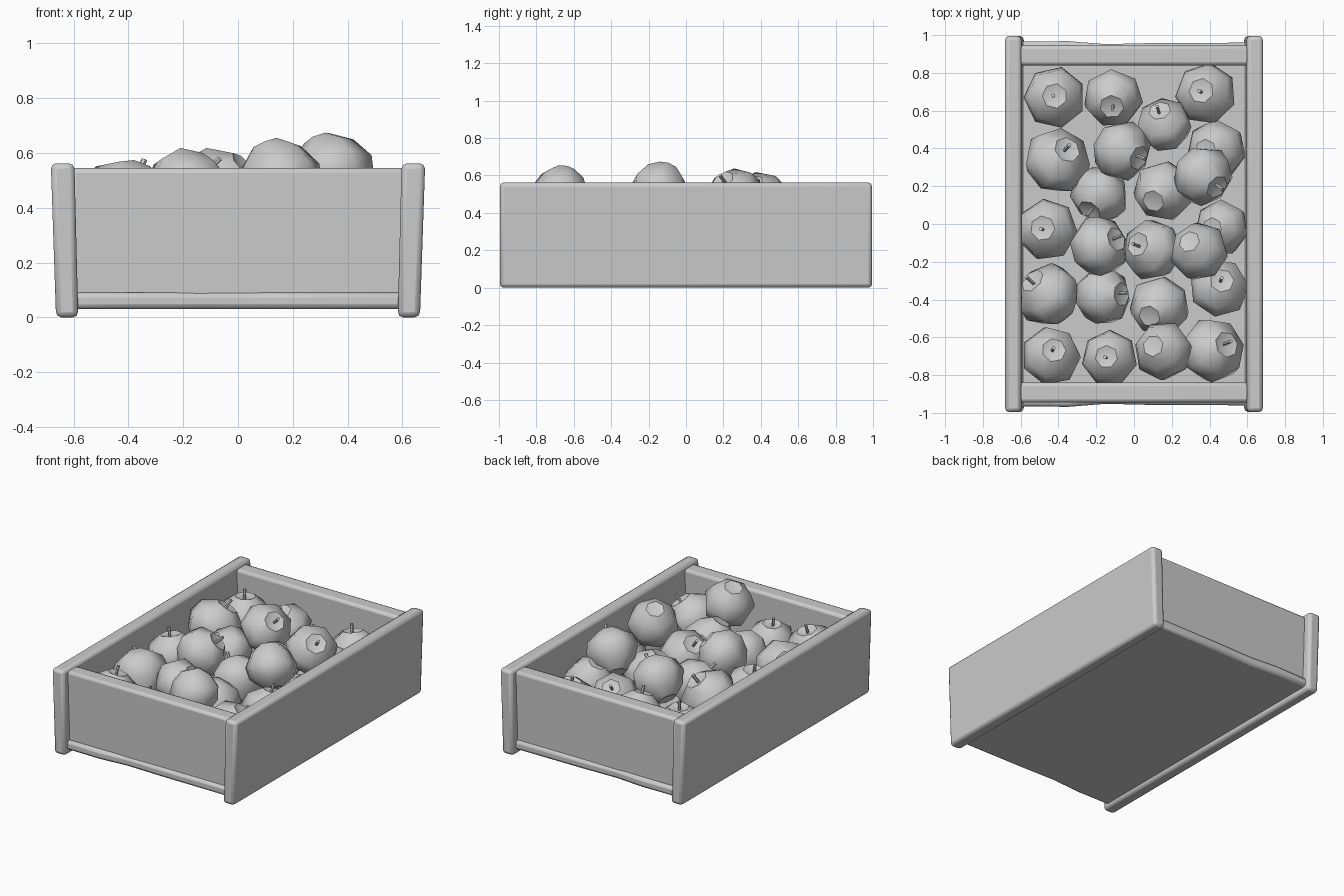
import bpy, bmesh, math
from mathutils import Vector

if "Cube" in bpy.data.objects:
    bpy.data.objects.remove(bpy.data.objects["Cube"])


def finish(bm, name, angle=35, bevel=0):
    bmesh.ops.recalc_face_normals(bm, faces=bm.faces)
    me = bpy.data.meshes.new(name)
    bm.to_mesh(me)
    bm.free()
    ob = bpy.data.objects.new(name, me)
    bpy.context.collection.objects.link(ob)
    if bevel:
        m = ob.modifiers.new("rounding", "BEVEL")
        m.width, m.segments = bevel, 2
    bpy.ops.object.select_all(action="DESELECT")
    ob.select_set(True)
    bpy.context.view_layer.objects.active = ob
    bpy.ops.object.shade_smooth_by_angle(angle=math.radians(angle))
    return ob


def extrude_profile(name, pts, vec, bevel):
    bm = bmesh.new()
    face = bm.faces.new([bm.verts.new(p) for p in pts])
    res = bmesh.ops.extrude_face_region(bm, geom=[face])
    new = [v for v in res["geom"] if isinstance(v, bmesh.types.BMVert)]
    bmesh.ops.translate(bm, verts=new, vec=vec)
    return finish(bm, name, bevel=bevel)


# Long side boards, flaring slightly outward
for s, side in ((-1, "left"), (1, "right")):
    prof = [(0.583, 0), (0.664, 0), (0.683, 0.562), (0.597, 0.562)]
    extrude_profile(side + "_board", [(s * x, -0.995, z) for x, z in prof],
                    (0, 1.99, 0), 0.02)

# End boards between the side boards
for s, side in ((-1, "front"), (1, "back")):
    prof = [(0.84, 0.06), (0.94, 0.06), (0.945, 0.545), (0.84, 0.545)]
    extrude_profile(side + "_board", [(-0.61, s * y, z) for y, z in prof],
                    (1.22, 0, 0), 0.018)

# Floor board with slightly uneven sawn ends
edge = [(-0.61, 0.965), (-0.35, 0.968), (-0.15, 0.952), (0.1, 0.958), (0.61, 0.96)]
outline = [(x, y, 0.03) for x, y in edge] + [(x, -y, 0.03) for x, y in reversed(edge)]
extrude_profile("floor_board", outline, (0, 0, 0.06), 0.018)

# Apples: x, y, z, radius, stem offset x, stem offset y (None = stem hidden below)
APPLES = [
    (-.42, .67, .34, .165, 0, .01), (-.11, .67, .35, .16, -.01, -.06),
    (.16, .52, .33, .15, -.03, .10), (.38, .69, .31, .165, -.03, .02),
    (-.41, .33, .41, .18, .07, .08), (-.07, .39, .46, .165, .12, -.05),
    (.43, .39, .32, .165, None, 0), (.36, .26, .48, .165, .10, -.08),
    (-.18, .16, .37, .16, -.07, -.11), (.15, .17, .36, .165, None, .1),
    (-.46, -.03, .34, .165, -.03, .01), (-.19, -.12, .46, .165, .12, .05),
    (.10, -.14, .37, .165, -.10, .04), (.34, -.14, .53, .16, None, -.1),
    (.46, -.02, .31, .15, None, 0), (-.45, -.38, .35, .175, -.11, .10),
    (-.17, -.38, .36, .16, .13, .01), (.13, -.44, .35, .165, None, .1),
    (.45, -.34, .33, .16, .02, .05), (-.44, -.70, .35, .16, .02, .04),
    (-.13, -.71, .31, .15, -.02, .01), (.15, -.67, .51, .16, None, -.05),
    (.41, -.67, .33, .175, .10, .04),
]
PROFILE = [(0.4, 0.88), (0.88, 0.5), (1.0, 0.0), (0.75, -0.55), (0.36, -0.88)]
SIDES = 7


def apple_mesh(bm, stem):
    rings = [[bm.verts.new((r * math.cos(2 * math.pi * i / SIDES),
                            r * math.sin(2 * math.pi * i / SIDES), z))
              for i in range(SIDES)] for r, z in PROFILE]
    for a, b in zip(rings, rings[1:]):
        for i in range(SIDES):
            j = (i + 1) % SIDES
            bm.faces.new((a[i], a[j], b[j], b[i]))
    # Dimples at stem and base
    for ring, z in ((rings[0], 0.74), (rings[-1], -0.8)):
        c = bm.verts.new((0, 0, z))
        for i in range(SIDES):
            bm.faces.new((c, ring[i], ring[(i + 1) % SIDES]))
    if stem:
        geo = bmesh.ops.create_cone(bm, cap_ends=True, segments=6, radius1=0.05,
                                    radius2=0.065, depth=0.45)
        bmesh.ops.translate(bm, verts=geo["verts"], vec=(0.04, 0, 0.93))


for n, (x, y, z, r, ox, oy) in enumerate(APPLES):
    if ox is None:
        axis = Vector((0.4, oy * 4, -1)).normalized()
    else:
        h = Vector((ox, oy)) / (r * 1.05)
        axis = Vector((h.x, h.y, math.sqrt(max(0.05, 1 - h.length_squared))))
    bm = bmesh.new()
    apple_mesh(bm, ox is not None)
    apple = finish(bm, f"apple_{n + 1:02d}", angle=55)
    apple.location = (x, y, z)
    apple.scale = (r, r, r * 0.95)
    apple.rotation_euler = axis.to_track_quat("Z", "Y").to_euler()
